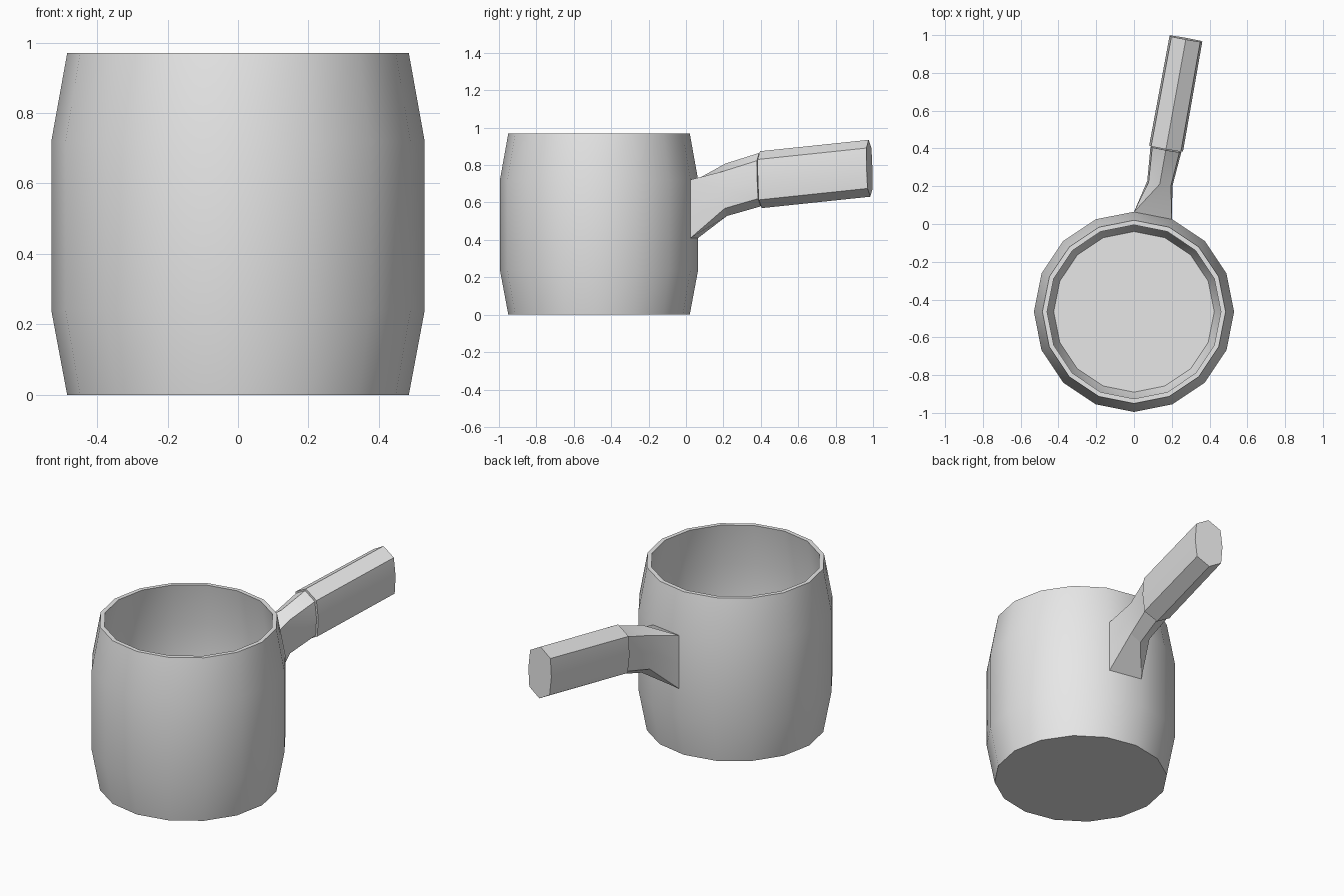
import bpy, bmesh, math
from mathutils import Vector

cube = bpy.data.objects.get("Cube")
if cube:
    bpy.data.objects.remove(cube, do_unlink=True)

grey = bpy.data.materials.new("plain_grey")
grey.use_nodes = True
grey.diffuse_color = (0.8, 0.8, 0.8, 1)
grey.node_tree.nodes["Principled BSDF"].inputs["Base Color"].default_value = (0.8, 0.8, 0.8, 1)


def loft(name, rings):
    """Skin a list of closed rings and cap both ends."""
    bm = bmesh.new()
    loops = [[bm.verts.new(p) for p in ring] for ring in rings]
    n = len(loops[0])
    for a, b in zip(loops, loops[1:]):
        for i in range(n):
            j = (i + 1) % n
            bm.faces.new((a[i], a[j], b[j], b[i]))
    bm.faces.new(loops[0][::-1])
    bm.faces.new(loops[-1])
    bmesh.ops.remove_doubles(bm, verts=bm.verts, dist=0.0005)
    bmesh.ops.recalc_face_normals(bm, faces=bm.faces)
    mesh = bpy.data.meshes.new(name)
    bm.to_mesh(mesh)
    bm.free()
    mesh.materials.append(grey)
    obj = bpy.data.objects.new(name, mesh)
    bpy.context.collection.objects.link(obj)
    bpy.ops.object.select_all(action='DESELECT')
    obj.select_set(True)
    bpy.context.view_layer.objects.active = obj
    bpy.ops.object.shade_smooth_by_angle(angle=math.radians(30))
    return obj


# Pot: sixteen-sided barrel with a thin wall, outside then inside
SIDES, POT_Y = 16, -0.465
profile = [(0.485, 0), (0.53, 0.24), (0.53, 0.72), (0.485, 0.97),
           (0.46, 0.97), (0.503, 0.72), (0.503, 0.24), (0.425, 0.03)]


def circle(r, z):
    steps = [2 * math.pi * i / SIDES for i in range(SIDES)]
    return [(r * math.cos(a), POT_Y + r * math.sin(a), z) for a in steps]


loft("pot", [circle(r, z) for r, z in profile])

# Handle: tall octagonal sections along an axis turned 10 degrees
TURN = math.radians(10.2)
side = Vector((math.cos(TURN), -math.sin(TURN), 0))
along = Vector((math.sin(TURN), math.cos(TURN), 0))
octagon = [(0, 1), (0.88, 0.71), (1, 0), (0.88, -0.71),
           (0, -1), (-0.88, -0.71), (-1, 0), (-0.88, 0.71)]


def section(x, y, z, half_w, half_h, lean=0.03):
    c = Vector((x, y, z))
    return [c + side * (u * half_w) + Vector((0, 0, v * half_h)) - along * (lean * v * half_h)
            for u, v in octagon]


# Neck root is a rectangle lying on one facet of the pot
L, R = (0.0, 0.064), (0.2, 0.024)
root = [(*L, 0.727), (*R, 0.722), (*R, 0.565), (*R, 0.41),
        (*L, 0.41), (*L, 0.41), (*L, 0.565), (*L, 0.727)]

loft("handle_neck", [root,
                     section(0.137, 0.215, 0.668, 0.068, 0.14),
                     section(0.169, 0.395, 0.722, 0.083, 0.143)])
loft("handle_grip", [section(0.170, 0.400, 0.722, 0.091, 0.152),
                     section(0.275, 0.981, 0.783, 0.088, 0.152)])
